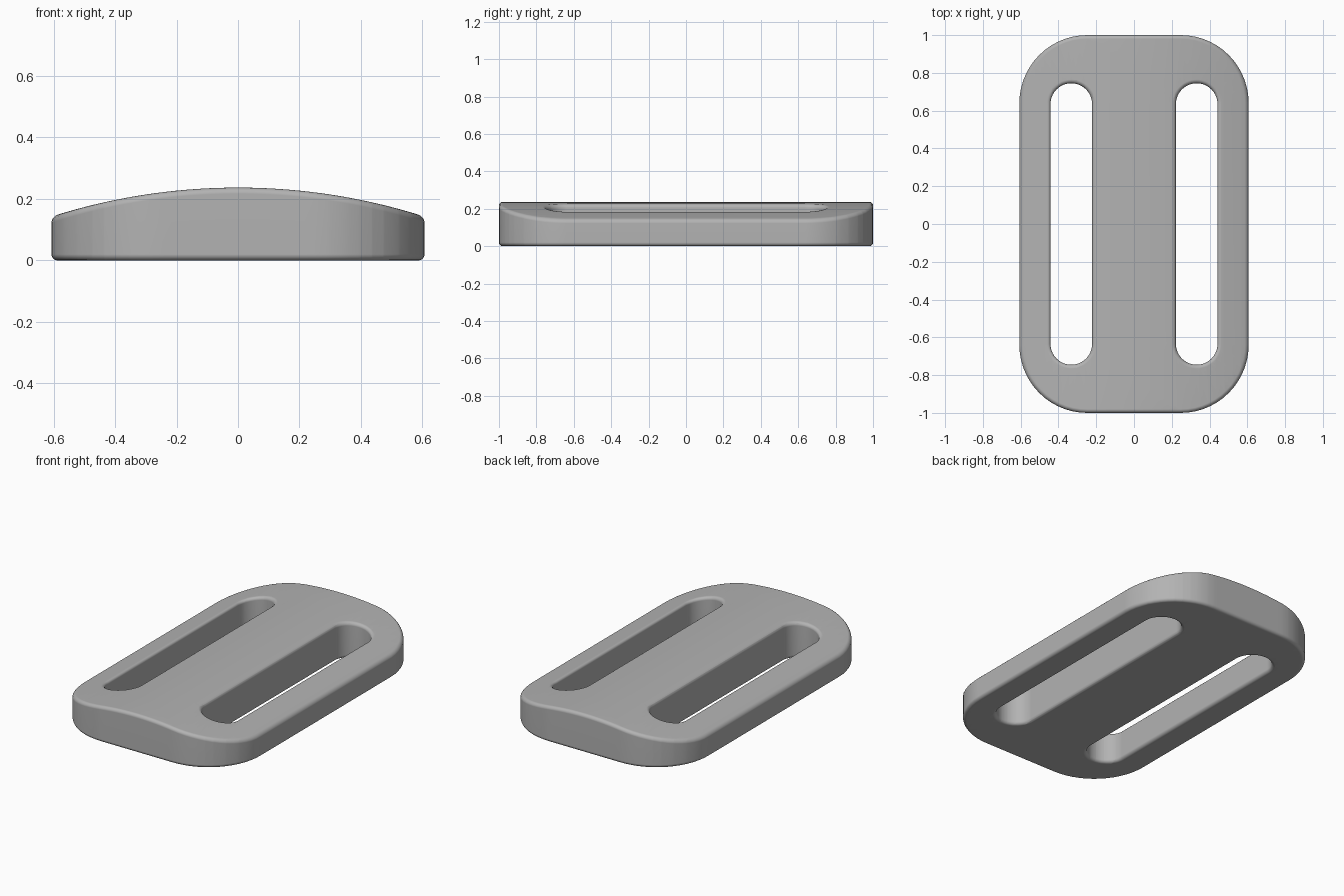
import bpy, bmesh, math
from mathutils import Vector

if "Cube" in bpy.data.objects:
    bpy.data.objects.remove(bpy.data.objects["Cube"])

HALF_W, HALF_L, CORNER = 0.607, 1.0, 0.36
SLOT_X, SLOT_W, SLOT_L = 0.332, 0.11, 0.745
TOP, ARCH_R = 0.237, 2.0
BEVEL, STEPS, ARC = 0.02, 4, 14


def arch(x):
    return TOP - ARCH_R + math.sqrt(ARCH_R ** 2 - x * x)


def rounded_loop(cx, hw, hl, r):
    """Points of a rounded rectangle centred on (cx, 0)."""
    pts = []
    for q, (sx, sy) in enumerate([(1, 1), (-1, 1), (-1, -1), (1, -1)]):
        for i in range(ARC + 1):
            a = (q + i / ARC) * math.pi / 2
            p = (cx + sx * (hw - r) + r * math.cos(a), sy * (hl - r) + r * math.sin(a))
            # a stadium end has no straight part, so skip the doubled point
            if not pts or math.dist(p, pts[-1]) > 1e-5:
                pts.append(p)
    return pts


# Wall section: (inset from wall, height), bottom to top of a unit-high slab
quarter = [i / STEPS * math.pi / 2 for i in range(STEPS + 1)]
section = [(BEVEL * (1 - math.sin(a)), BEVEL * (1 - math.cos(a))) for a in quarter]
section += [(d, 1 - z) for d, z in reversed(section)]

bm = bmesh.new()
caps = {0: [], 1: []}


def add_wall(cx, hw, hl, r, side):
    """Rounded wall; side -1 insets the outer rim, +1 widens a slot mouth."""
    rings = []
    for d, z in section:
        o = side * d
        rings.append([bm.verts.new((x, y, z)) for x, y in rounded_loop(cx, hw + o, hl + o, r + o)])
    n = len(rings[0])
    for lo, hi in zip(rings, rings[1:]):
        for i in range(n):
            j = (i + 1) % n
            bm.faces.new((lo[i], lo[j], hi[j], hi[i]))
    for key, ring in ((0, rings[0]), (1, rings[-1])):
        caps[key] += [bm.edges.get((ring[i], ring[(i + 1) % n])) for i in range(n)]


# Outer rim and the two strap slots
add_wall(0, HALF_W, HALF_L, CORNER, -1)
for s in (-1, 1):
    add_wall(s * SLOT_X, SLOT_W, SLOT_L, SLOT_W, 1)

# Flat bottom and top faces around the slots
for key, nz in ((0, -1), (1, 1)):
    bmesh.ops.triangle_fill(bm, use_beauty=True, edges=caps[key], normal=Vector((0, 0, nz)))

# Slice lengthwise, then bend the top into a shallow arch
CUTS = 28
for i in range(1, CUTS):
    x = -HALF_W + 2 * HALF_W * i / CUTS + 0.0003
    bmesh.ops.bisect_plane(bm, geom=bm.verts[:] + bm.edges[:] + bm.faces[:], dist=1e-5,
                           plane_co=(x, 0, 0), plane_no=(1, 0, 0))
for v in bm.verts:
    if v.co.z > 0.5:
        v.co.z = arch(v.co.x) - (1 - v.co.z)
bmesh.ops.recalc_face_normals(bm, faces=bm.faces[:])

mesh = bpy.data.meshes.new("strap_slider")
bm.to_mesh(mesh)
bm.free()
slider = bpy.data.objects.new("strap_slider", mesh)
bpy.context.collection.objects.link(slider)

grey = bpy.data.materials.new("plain grey")
grey.diffuse_color = (0.45, 0.45, 0.45, 1)
grey.use_nodes = True
grey.node_tree.nodes["Principled BSDF"].inputs["Base Color"].default_value = grey.diffuse_color
mesh.materials.append(grey)

# Smooth shading with clean broad faces
bpy.context.view_layer.objects.active = slider
slider.select_set(True)
bpy.ops.object.shade_smooth_by_angle(angle=math.radians(40))
weighted = slider.modifiers.new("clean normals", 'WEIGHTED_NORMAL')
weighted.keep_sharp = True
